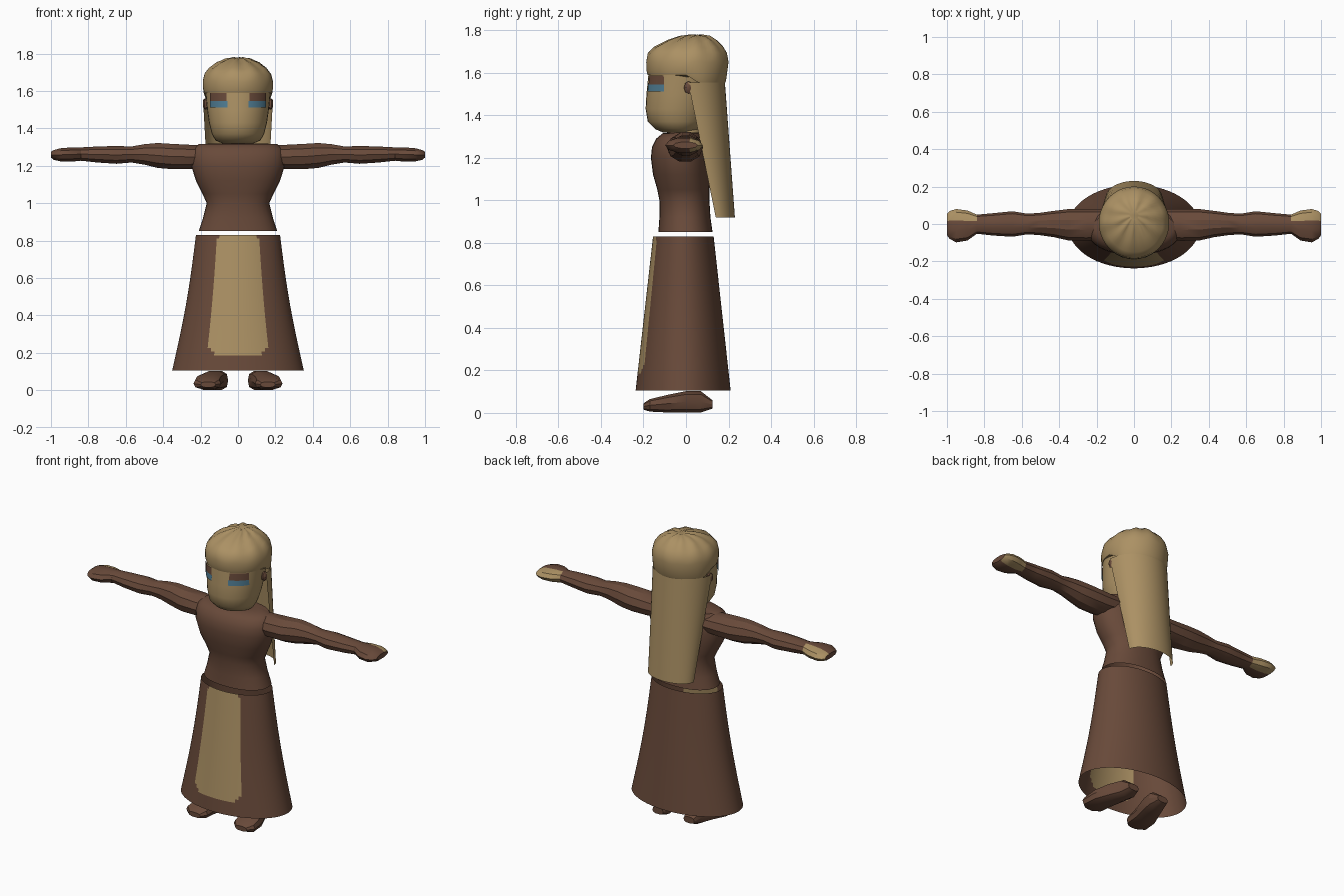
import bpy, bmesh, math

if "Cube" in bpy.data.objects:
    bpy.data.objects.remove(bpy.data.objects["Cube"])


def material(name, rgb):
    m = bpy.data.materials.new(name)
    m.diffuse_color = (*rgb, 1)
    m.use_nodes = True
    m.node_tree.nodes["Principled BSDF"].inputs["Base Color"].default_value = m.diffuse_color
    return m


BROWN = material("brown cloth", (0.14, 0.068, 0.042))
TAN = material("tan cloth", (0.41, 0.283, 0.127))
BLUE = material("blue", (0.08, 0.205, 0.296))


def make(name, verts, faces, mats, angle=40):
    me = bpy.data.meshes.new(name)
    me.from_pydata(verts, [], faces)
    bm = bmesh.new()
    bm.from_mesh(me)
    bmesh.ops.recalc_face_normals(bm, faces=bm.faces)
    bm.to_mesh(me)
    bm.free()
    for m in mats:
        me.materials.append(m)
    ob = bpy.data.objects.new(name, me)
    bpy.context.collection.objects.link(ob)
    bpy.ops.object.select_all(action='DESELECT')
    ob.select_set(True)
    bpy.context.view_layer.objects.active = ob
    bpy.ops.object.shade_smooth_by_angle(angle=math.radians(angle))
    return ob


def loft(name, rings, n, mats, axis='Z', power=1.0, caps=(True, True), side=1, angle=40):
    """Rings are (position, a_low, a_high, b_low, b_high) across the axis."""
    verts, faces = [], []
    for p, a0, a1, b0, b1 in rings:
        for i in range(n):
            t = 2 * math.pi * i / n
            c, s = math.cos(t), math.sin(t)
            a = (a0 + a1) / 2 + (a1 - a0) / 2 * math.copysign(abs(c) ** power, c)
            b = (b0 + b1) / 2 + (b1 - b0) / 2 * math.copysign(abs(s) ** power, s)
            x, y, z = {'Z': (a, b, p), 'X': (p, a, b), 'Y': (a, p, b)}[axis]
            verts.append((x * side, y, z))
    for r in range(len(rings) - 1):
        for i in range(n):
            j = (i + 1) % n
            faces.append((r * n + i, r * n + j, r * n + n + j, r * n + n + i))
    if caps[0]:
        faces.append(tuple(range(n)))
    if caps[1]:
        faces.append(tuple(range((len(rings) - 1) * n, len(rings) * n)))
    return make(name, verts, faces, mats, angle)


def grid(name, rows, cols, point, mats):
    verts = [point(r / rows, c / cols) for r in range(rows + 1) for c in range(cols + 1)]
    w = cols + 1
    faces = [(r * w + c, r * w + c + 1, r * w + w + c + 1, r * w + w + c)
             for r in range(rows) for c in range(cols)]
    return make(name, verts, faces, mats)


def sym(rows):
    """Rings symmetric in x: (z, half width, y front, y back)."""
    return [(z, -w, w, f, b) for z, w, f, b in rows]


# Skirt: open flared tube with the apron marked out on its front
ROWS = 36
rings = []
for k in range(ROWS + 1):
    t = k / ROWS
    w = 0.352 - 0.127 * t - 0.012 * math.sin(math.pi * t)
    rings.append((0.105 + 0.725 * t, -w, w, -0.237 + 0.082 * t, 0.21 - 0.08 * t))
skirt = loft("skirt", rings, 96, [BROWN, TAN], caps=(False, False))
for f in skirt.data.polygons:
    x, y, z = f.center
    t = (z - 0.105) / 0.725
    edge = 0.168 - 0.05 * t
    corner = max(0, 0.235 - z, z - 0.785)
    edge -= 0.035 * (corner / 0.045) ** 2
    if y < -0.03 and abs(x) < edge and 0.19 < z < 0.825:
        f.material_index = 1

# Bodice
loft("bodice", sym([
    (0.85, 0.21, -0.13, 0.125), (0.92, 0.187, -0.125, 0.115), (1.0, 0.167, -0.125, 0.11),
    (1.05, 0.19, -0.135, 0.11), (1.12, 0.225, -0.155, 0.11), (1.2, 0.25, -0.165, 0.11),
    (1.25, 0.25, -0.16, 0.105), (1.29, 0.24, -0.14, 0.09), (1.315, 0.21, -0.11, 0.08),
    (1.32, 0.12, -0.07, 0.07)]), 32, [BROWN], power=0.9, caps=(False, True))

# Neck
loft("neck", sym([(1.29, 0.09, -0.06, 0.08), (1.37, 0.075, -0.05, 0.07)]), 20, [TAN])

# Head
HEAD = sym([
    (1.32, 0.085, -0.11, 0.04), (1.335, 0.12, -0.145, 0.07), (1.37, 0.14, -0.18, 0.095),
    (1.43, 0.155, -0.19, 0.12), (1.50, 0.165, -0.186, 0.14), (1.62, 0.177, -0.174, 0.16)])
loft("head", HEAD, 32, [TAN])

# Pleated head wrap, lower at the back
wrap = loft("head_wrap", sym([
    (1.59, 0.18, -0.18, 0.178), (1.61, 0.186, -0.186, 0.188), (1.65, 0.188, -0.187, 0.2),
    (1.69, 0.178, -0.18, 0.193), (1.72, 0.155, -0.15, 0.175), (1.75, 0.115, -0.09, 0.145),
    (1.77, 0.07, -0.03, 0.115), (1.777, 0.025, 0.02, 0.075)]), 64, [TAN], angle=60)
for v in wrap.data.vertices:
    x, y, z = v.co
    if z < 1.615 and y > 0:
        v.co.z -= 0.05 * min(1, y / 0.08)
    if z > 1.64:
        v.co.z += 0.004 * math.sin(10 * math.atan2(y - 0.03, x))


# Veil hanging down the back
def veil_point(r, c):
    t = math.pi * (c - 0.5)
    w = 0.187 - 0.035 * r
    front, back = 0.01 + 0.13 * r, 0.183 + 0.047 * r
    return (w * math.sin(t), front + (back - front) * math.cos(t), 1.555 - 0.635 * r)


grid("veil", 10, 24, veil_point, [TAN])


# Thin plates following the face
def face_plate(name, side, x0, x1, z0, z1, mat):
    def point(r, c):
        x, z = x0 + (x1 - x0) * c, z0 + (z1 - z0) * r
        k = (z - 1.50) / 0.12
        w, f, b = 0.165 + 0.012 * k, -0.186 + 0.012 * k, 0.14 + 0.02 * k
        y = (f + b) / 2 - (b - f) / 2 * math.sqrt(1 - (x / w) ** 2)
        return (x * side * 1.02, y - 0.005, z)
    grid(name, 3, 12, point, [mat])


# Arms with hands, narrow at elbow and wrist
ARM = [
    (0.16, -0.08, 0.08, 1.19, 1.31), (0.25, -0.09, 0.08, 1.18, 1.315),
    (0.35, -0.088, 0.08, 1.178, 1.32), (0.43, -0.07, 0.07, 1.185, 1.325),
    (0.50, -0.06, 0.06, 1.203, 1.318), (0.57, -0.055, 0.055, 1.215, 1.305),
    (0.65, -0.068, 0.068, 1.208, 1.308), (0.75, -0.062, 0.058, 1.215, 1.305),
    (0.84, -0.052, 0.05, 1.225, 1.3), (0.89, -0.088, 0.072, 1.22, 1.3),
    (0.95, -0.098, 0.08, 1.222, 1.295), (0.985, -0.08, 0.07, 1.23, 1.285),
    (1.0, -0.06, 0.055, 1.243, 1.275)]
# Feet, toes turned out
FOOT = [
    (-0.2, 0.12, 0.2, 0.015, 0.045), (-0.17, 0.09, 0.238, 0.005, 0.066),
    (-0.08, 0.08, 0.23, 0.0, 0.088), (0.0, 0.062, 0.195, 0.0, 0.104),
    (0.07, 0.052, 0.165, 0.0, 0.104), (0.125, 0.07, 0.145, 0.02, 0.06)]

for side, tag in ((1, "left"), (-1, "right")):
    arm = loft(tag + "_arm", ARM, 10, [BROWN, TAN], axis='X', side=side, angle=30)
    for f in arm.data.polygons:
        if abs(f.center.x) > 0.845 and f.center.y > 0.005:
            f.material_index = 1
    loft(tag + "_foot", FOOT, 10, [BROWN], axis='Y', power=0.75, side=side, angle=30)
    face_plate(tag + "_eye", side, 0.055, 0.147, 1.512, 1.545, BLUE)
    face_plate(tag + "_brow", side, 0.06, 0.147, 1.545, 1.588, BROWN)
    loft(tag + "_ear", [(0.155, -0.005, 0.03, 1.505, 1.555), (0.178, -0.01, 0.035, 1.5, 1.56),
                        (0.188, 0.0, 0.02, 1.515, 1.545)], 8, [BROWN], axis='X', side=side)
